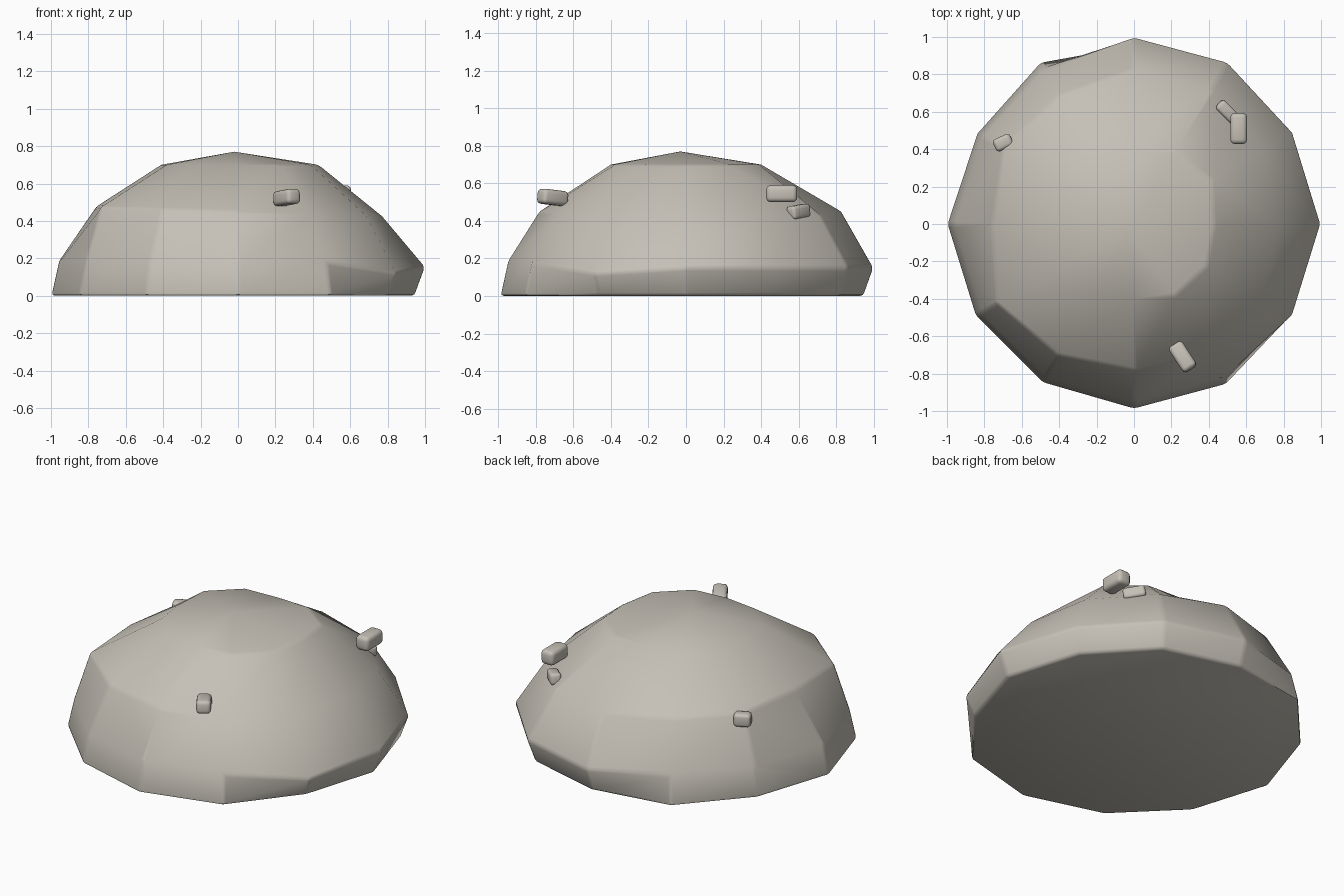
import bpy, bmesh
from math import sin, cos, radians
from mathutils import Matrix, Euler

cube = bpy.data.objects.get("Cube")
if cube:
    bpy.data.objects.remove(cube, do_unlink=True)

# Single warm grey stone colour
stone = bpy.data.materials.new("warm grey stone")
stone.use_nodes = True
stone.diffuse_color = (0.56, 0.53, 0.47, 1)
stone.node_tree.nodes["Principled BSDF"].inputs["Base Color"].default_value = stone.diffuse_color
stone.node_tree.nodes["Principled BSDF"].inputs["Roughness"].default_value = 0.9

SIDES = 12


def finish(name, bm, smooth_angle):
    bmesh.ops.recalc_face_normals(bm, faces=bm.faces[:])
    mesh = bpy.data.meshes.new(name)
    bm.to_mesh(mesh)
    bm.free()
    mesh.materials.append(stone)
    obj = bpy.data.objects.new(name, mesh)
    bpy.context.collection.objects.link(obj)
    bpy.ops.object.select_all(action="DESELECT")
    obj.select_set(True)
    bpy.context.view_layer.objects.active = obj
    bpy.ops.object.shade_smooth_by_angle(angle=radians(smooth_angle))
    return obj


def ring(bm, radii, heights):
    verts = []
    for i, (r, z) in enumerate(zip(radii, heights)):
        a = radians(360 * i / SIDES)
        verts.append(bm.verts.new((r * cos(a), r * sin(a), z)))
    return verts


def boulder():
    bm = bmesh.new()
    outline = [1, .98, 1, 1, 1, .97, 1, .98, .98, .99, .99, .98]
    shoulder = [.77, .80, .83, .83, .80, .81, .76, .85, .81, .78, .78, .79]
    crown = [.43, .48, .45, .40, .45, .46, .41, .44, .43, .40, .44, .45]
    # The rim overhangs the foot on one flank and slopes inward elsewhere
    overhang = [i in (11, 0, 1, 2, 3) for i in range(SIDES)]
    foot = [r * (.945 if o else 1) for r, o in zip(outline, overhang)]
    rim = [r * (1 if o else .96) for r, o in zip(outline, overhang)]
    rim_z = [.15 if o else .18 for o in overhang]
    rim_z[SIDES - 1] = .12
    shoulder_z = [.45 - .025 * cos(radians(30 * i - 60 * (i == 2))) for i in range(SIDES)]

    rings = [
        ring(bm, foot, [0] * SIDES),
        ring(bm, rim, rim_z),
        ring(bm, shoulder, shoulder_z),
        ring(bm, crown, [.7] * SIDES),
    ]
    peak = bm.verts.new((-.02, -.03, .77))
    for low, high in zip(rings, rings[1:]):
        for i in range(SIDES):
            j = (i + 1) % SIDES
            bm.faces.new((low[i], low[j], high[j], high[i]))
    for i in range(SIDES):
        bm.faces.new((rings[-1][i], rings[-1][(i + 1) % SIDES], peak))
    bm.faces.new(rings[0][::-1])

    # Soften the hard edges
    bm.normal_update()
    hard = [e for e in bm.edges if e.calc_face_angle(0) > radians(27)]
    bmesh.ops.bevel(bm, geom=hard, offset=.018, segments=2, profile=.5,
                    affect="EDGES", clamp_overlap=True)
    return finish("boulder", bm, 40)


def pebble(name, center, size, turn, tilt=0):
    bm = bmesh.new()
    bmesh.ops.create_cube(bm, size=1)
    bmesh.ops.scale(bm, vec=size, verts=bm.verts[:])
    bmesh.ops.bevel(bm, geom=bm.edges[:], offset=min(size) * .27, segments=3,
                    profile=.5, affect="EDGES", clamp_overlap=True)
    spin = Euler((0, radians(tilt), radians(turn))).to_matrix().to_4x4()
    bm.transform(Matrix.Translation(center) @ spin)
    return finish(name, bm, 50)


boulder()
pebble("pebble_back_large", (.56, .51, .545), (.165, .09, .09), 90)
pebble("pebble_back_small", (.50, .60, .45), (.13, .065, .07), -45, 8)
pebble("pebble_front", (.26, -.71, .525), (.16, .085, .08), -57, -6)
pebble("pebble_side", (-.70, .435, .44), (.10, .07, .08), 25)
